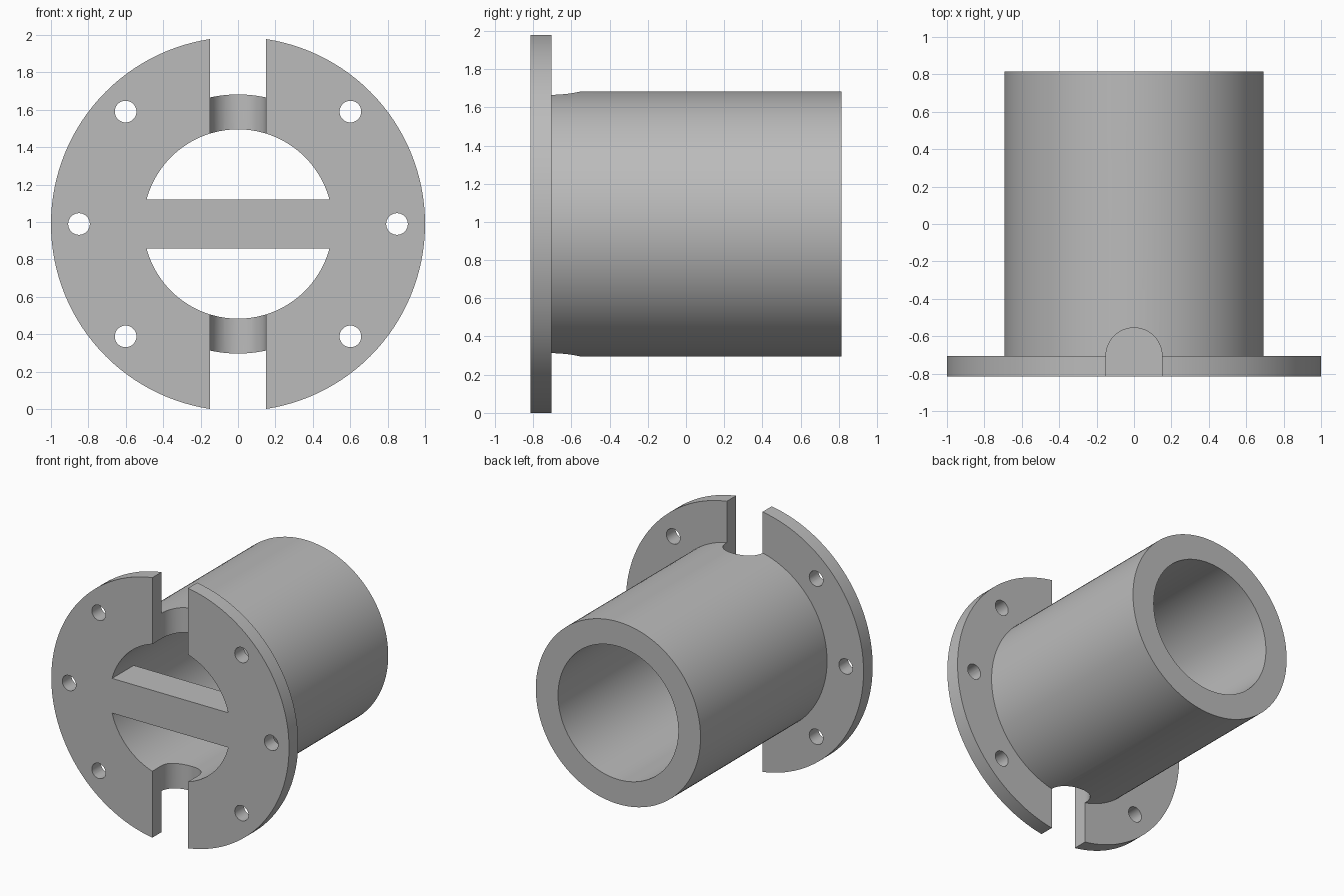
import bpy, bmesh, math
from mathutils import Matrix, Vector

if "Cube" in bpy.data.objects:
    bpy.data.objects.remove(bpy.data.objects["Cube"], do_unlink=True)

# Main dimensions
MID_Z = 0.989
FRONT, FLANGE_BACK, BACK = -0.815, -0.705, 0.815
FLANGE_R, TUBE_R, BORE_R = 1.0, 0.693, 0.506
SLOT_R, HOLE_R, BOLT_R = 0.15, 0.058, 0.85
BAR_HALF, BAR_DEPTH = 0.132, 0.26

grey = bpy.data.materials.new("plain grey")
grey.use_nodes = True
colour = (0.5, 0.5, 0.5, 1)
grey.diffuse_color = colour
grey.node_tree.nodes["Principled BSDF"].inputs["Base Color"].default_value = colour


def add_object(name, bm, helper=False):
    bmesh.ops.recalc_face_normals(bm, faces=bm.faces)
    mesh = bpy.data.meshes.new(name)
    bm.to_mesh(mesh)
    bm.free()
    mesh.materials.append(grey)
    obj = bpy.data.objects.new(name, mesh)
    bpy.context.collection.objects.link(obj)
    obj.hide_render = helper
    return obj


def lathe(name, profile, steps=128):
    """Revolve a closed (radius, y) profile about the bore axis."""
    bm = bmesh.new()
    verts = [bm.verts.new((r, y, MID_Z)) for r, y in profile]
    edges = [bm.edges.new((v, verts[i - 1])) for i, v in enumerate(verts)]
    bmesh.ops.spin(bm, geom=verts + edges, cent=(0, 0, MID_Z), axis=(0, 1, 0),
                   angle=math.tau, steps=steps, use_merge=True)
    bmesh.ops.remove_doubles(bm, verts=bm.verts, dist=1e-5)
    return add_object(name, bm)


def box(name, low, high):
    low, high = Vector(low), Vector(high)
    bm = bmesh.new()
    bmesh.ops.create_cube(bm, size=1, matrix=Matrix.Translation((low + high) / 2)
                          @ Matrix.Diagonal((high - low).to_4d()))
    return add_object(name, bm, True)


def cylinder(name, radius, depth, centre, along_y=False, segments=48):
    turn = Matrix.Rotation(math.pi / 2 if along_y else 0, 4, "X")
    bm = bmesh.new()
    bmesh.ops.create_cone(bm, cap_ends=True, segments=segments, radius1=radius,
                          radius2=radius, depth=depth,
                          matrix=Matrix.Translation(centre) @ turn)
    return add_object(name, bm, True)


def combine(target, tool, operation):
    """Apply a boolean and discard its helper."""
    mod = target.modifiers.new(operation, "BOOLEAN")
    mod.operation, mod.solver, mod.object = operation, "EXACT", tool
    bpy.context.view_layer.objects.active = target
    bpy.ops.object.modifier_apply(modifier=mod.name)
    bpy.data.objects.remove(tool, do_unlink=True)


# Tube and flange in one profile
body = lathe("flanged_tube", [
    (BORE_R, FRONT), (FLANGE_R, FRONT), (FLANGE_R, FLANGE_BACK),
    (TUBE_R, FLANGE_BACK), (TUBE_R, BACK), (BORE_R, BACK)])

# Round-ended slots at the top and bottom
for side in (-1, 1):
    z = MID_Z + side * 0.75
    slot = box("slot_cutter", (-SLOT_R, FRONT - 0.1, z - 0.4),
               (SLOT_R, FLANGE_BACK, z + 0.4))
    combine(slot, cylinder("slot_end", SLOT_R, 0.8, (0, FLANGE_BACK, z)), "UNION")
    combine(body, slot, "DIFFERENCE")

# Three bolt holes on each side
for base in (0, math.pi):
    for step in (-1, 0, 1):
        a = base + step * math.pi / 4
        centre = (BOLT_R * math.cos(a), FRONT, MID_Z + BOLT_R * math.sin(a))
        combine(body, cylinder("bolt_hole", HOLE_R, 0.5, centre, True, 32), "DIFFERENCE")

# Crossbar flush with the flange face
bar = box("crossbar", (-0.56, FRONT, MID_Z - BAR_HALF),
          (0.56, FRONT + BAR_DEPTH, MID_Z + BAR_HALF))
combine(body, bar, "UNION")

bpy.ops.object.select_all(action="DESELECT")
body.select_set(True)
bpy.context.view_layer.objects.active = body
bpy.ops.object.shade_smooth_by_angle(angle=math.radians(30))
